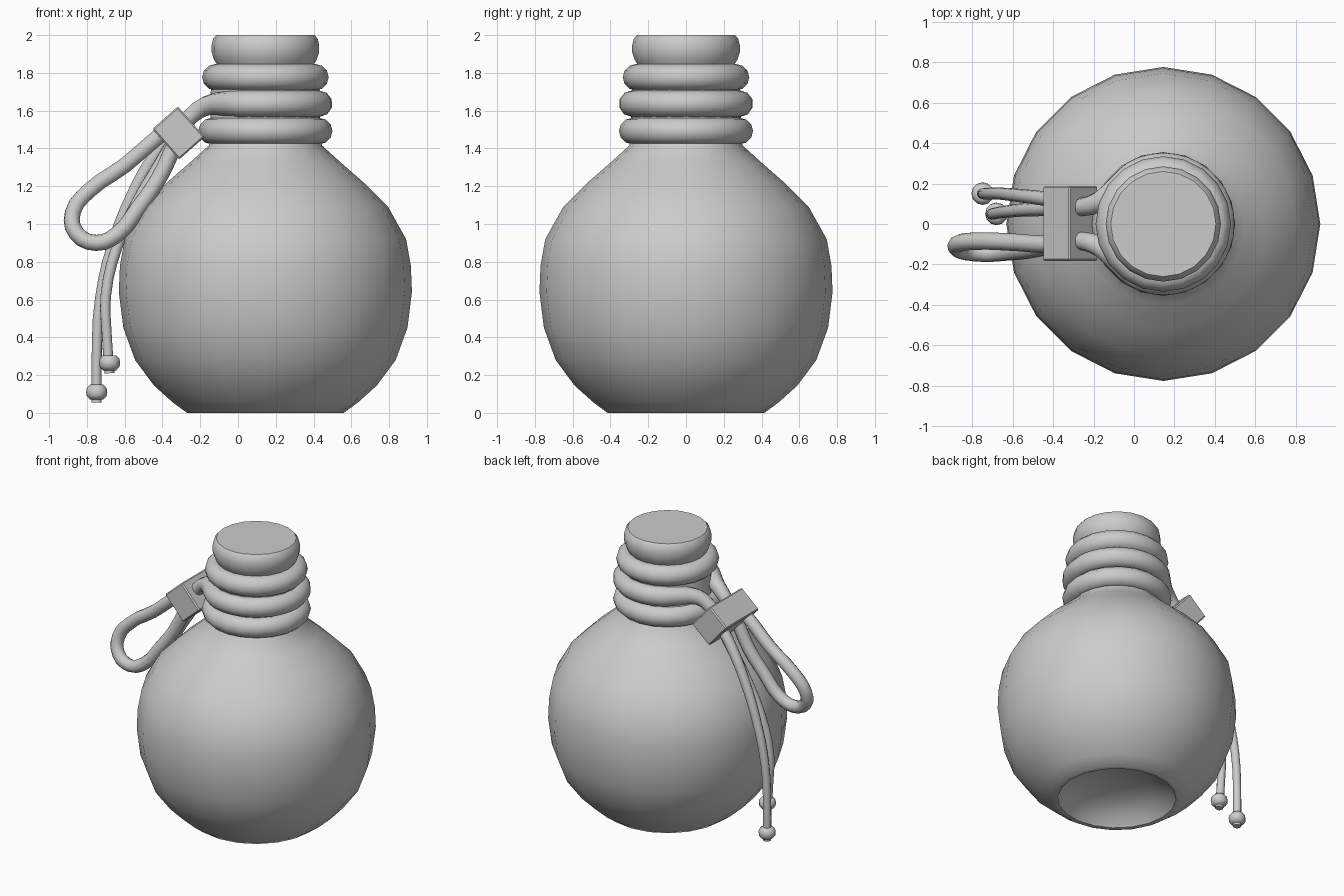
import bpy, bmesh, math
from mathutils import Matrix, Vector

if "Cube" in bpy.data.objects:
    bpy.data.objects.remove(bpy.data.objects["Cube"])

CX = 0.145   # flask axis
SIDES = 20
mat = bpy.data.materials.new("plain grey")
mat.diffuse_color = (0.6, 0.6, 0.6, 1)
mat.use_nodes = True
mat.node_tree.nodes["Principled BSDF"].inputs["Base Color"].default_value = mat.diffuse_color


def finish(ob, angle=40):
    ob.data.materials.clear()
    ob.data.materials.append(mat)
    bpy.ops.object.select_all(action='DESELECT')
    ob.select_set(True)
    bpy.context.view_layer.objects.active = ob
    bpy.ops.object.shade_smooth_by_angle(angle=math.radians(angle))
    return ob


def lathe(name, profile, centre=(CX, 0, 0), sides=SIDES, closed=False, angle=40):
    """Spin (radius, z) points about a vertical axis."""
    bm = bmesh.new()
    rings = []
    for r, z in profile:
        if r < 1e-6:
            rings.append([bm.verts.new((0, 0, z))] * sides)
        else:
            rings.append([bm.verts.new((r * math.cos(2 * math.pi * i / sides),
                                        r * math.sin(2 * math.pi * i / sides), z))
                          for i in range(sides)])
    pairs = list(zip(rings, rings[1:]))
    if closed:
        pairs.append((rings[-1], rings[0]))
    for a, b in pairs:
        for i in range(sides):
            j = (i + 1) % sides
            bm.faces.new(list(dict.fromkeys((a[i], a[j], b[j], b[i]))))
    bmesh.ops.recalc_face_normals(bm, faces=bm.faces)
    me = bpy.data.meshes.new(name)
    bm.to_mesh(me)
    bm.free()
    ob = bpy.data.objects.new(name, me)
    ob.location = centre
    bpy.context.collection.objects.link(ob)
    return finish(ob, angle)


def cord(name, points, radius, radii=None, res=3):
    """Round cord along a smooth path, turned into a mesh."""
    cu = bpy.data.curves.new(name, 'CURVE')
    cu.dimensions = '3D'
    cu.bevel_depth = radius
    cu.bevel_resolution = 3
    cu.resolution_u = res
    cu.use_fill_caps = True
    sp = cu.splines.new('BEZIER')
    sp.bezier_points.add(len(points) - 1)
    for i, p in enumerate(points):
        bp = sp.bezier_points[i]
        bp.co = p
        bp.handle_left_type = bp.handle_right_type = 'AUTO'
        bp.radius = radii[i] if radii else 1
    ob = bpy.data.objects.new(name, cu)
    bpy.context.collection.objects.link(ob)
    bpy.ops.object.select_all(action='DESELECT')
    ob.select_set(True)
    bpy.context.view_layer.objects.active = ob
    bpy.ops.object.convert(target='MESH')
    return finish(bpy.context.view_layer.objects.active, 50)


# round flask with a dished base and a straight neck
lathe("flask_body", [(0, 0.14), (0.2, 0.12), (0.33, 0.06), (0.385, 0.0), (0.415, 0.0),
                     (0.49, 0.055), (0.59, 0.145), (0.69, 0.28), (0.752, 0.45),
                     (0.776, 0.64), (0.77, 0.78), (0.745, 0.92), (0.65, 1.09),
                     (0.52, 1.22), (0.40, 1.325), (0.30, 1.415), (0.29, 1.45),
                     (0.29, 1.7), (0.25, 1.85)])

# stopper lip with a flat top
lathe("stopper", [(0, 1.83), (0.25, 1.835), (0.272, 1.87), (0.285, 1.91), (0.285, 1.945),
                  (0.277, 1.98), (0.26, 2.0), (0, 2.0)])


# closed neck rings
def ring(name, z, big, small=0.07, n=12):
    prof = [(big + small * math.cos(2 * math.pi * k / n),
             z + small * math.sin(2 * math.pi * k / n)) for k in range(n)]
    lathe(name, prof, closed=True, angle=50)


ring("upper_neck_ring", 1.777, 0.265)
ring("lower_neck_ring", 1.492, 0.285)

# open cord coil whose two ends run into the clasp
lead = [(-0.34, 0.08, 1.46), (-0.25, 0.085, 1.57), (-0.17, 0.11, 1.625)]
arc = [(CX + 0.285 * math.cos(math.radians(a)), 0.285 * math.sin(math.radians(a)), 1.637)
       for a in range(140, -141, -20)]
path = lead + arc + [(x, -y, z) for x, y, z in reversed(lead)]
taper = [0.62, 0.65, 0.75]
cord("cord_coil", path, 0.07, taper + [0.93] + [1] * (len(arc) - 2) + [0.93] + taper[::-1], 2)

# tilted block clasp
bm = bmesh.new()
bmesh.ops.create_cube(bm, size=1)
bmesh.ops.scale(bm, vec=Vector((0.215, 0.37, 0.18)), verts=bm.verts)
bmesh.ops.bevel(bm, geom=list(bm.edges), offset=0.008, segments=1, affect='EDGES')
bmesh.ops.rotate(bm, cent=(0, 0, 0), matrix=Matrix.Rotation(math.radians(48.5), 3, 'Y'),
                 verts=bm.verts)
me = bpy.data.meshes.new("cord_clasp")
bm.to_mesh(me)
bm.free()
clasp = bpy.data.objects.new("cord_clasp", me)
clasp.location = (-0.315, 0.003, 1.482)
bpy.context.collection.objects.link(clasp)
finish(clasp, 30)

# hanging loop
cord("cord_loop", [(-0.34, -0.1, 1.53), (-0.46, -0.1, 1.43), (-0.60, -0.09, 1.31),
                   (-0.79, -0.085, 1.175), (-0.875, -0.1, 1.06), (-0.855, -0.13, 0.95),
                   (-0.75, -0.145, 0.9), (-0.64, -0.14, 0.945), (-0.53, -0.13, 1.08),
                   (-0.42, -0.11, 1.24), (-0.33, -0.1, 1.43)], 0.043)

# two loose ends with beads
ends = {
    "long": [(-0.35, 0.11, 1.47), (-0.44, 0.125, 1.36), (-0.56, 0.14, 1.15),
             (-0.66, 0.15, 0.9), (-0.73, 0.15, 0.6), (-0.748, 0.15, 0.3),
             (-0.748, 0.15, 0.055)],
    "short": [(-0.33, 0.08, 1.45), (-0.42, 0.075, 1.3), (-0.54, 0.07, 1.1),
              (-0.64, 0.06, 0.88), (-0.70, 0.05, 0.62), (-0.695, 0.05, 0.42),
              (-0.68, 0.05, 0.21)],
}
for label, pts in ends.items():
    cord(label + "_cord_end", pts, 0.03, [1.25, 1.2, 1.1, 1, 0.95, 0.9, 0.9])
    x, y, z = pts[-1]
    lathe(label + "_bead", [(0, -0.04), (0.035, -0.04), (0.053, -0.02), (0.056, 0),
                            (0.053, 0.02), (0.035, 0.04), (0, 0.04)],
          (x, y, z + 0.055), 12, angle=60)
